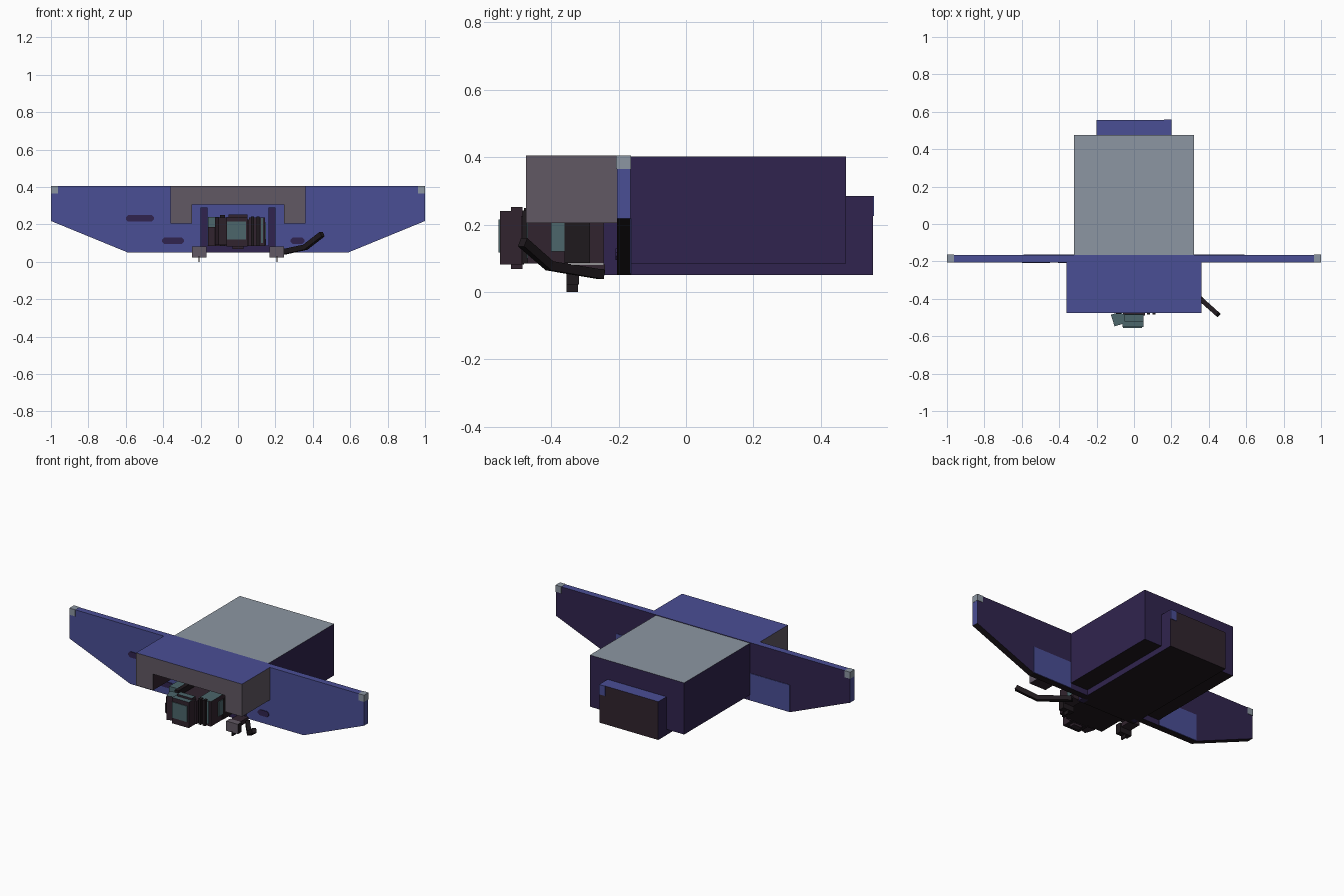
import bpy, bmesh
from mathutils import Vector, Matrix

cube = bpy.data.objects.get("Cube")
if cube:
    bpy.data.objects.remove(cube, do_unlink=True)


def lin(c):
    c /= 255
    return c / 12.92 if c < 0.04 else ((c + 0.055) / 1.055) ** 2.4


def material(name, r, g, b):
    m = bpy.data.materials.new(name)
    m.use_nodes = True
    col = (lin(r), lin(g), lin(b), 1)
    m.diffuse_color = col
    m.node_tree.nodes["Principled BSDF"].inputs["Base Color"].default_value = col
    return m


BLUE = material("blue", 74, 78, 149)
PURPLE = material("dark purple", 48, 36, 78)
SILVER = material("silver grey", 140, 150, 162)
GREY = material("warm grey", 97, 88, 99)
BROWN = material("dark brown", 49, 36, 46)
BLACK = material("near black", 31, 25, 29)
TEAL = material("teal", 76, 102, 107)


def finish(name, bm, mats, rule=None):
    """Turn a bmesh into an object, colouring faces by a rule."""
    bmesh.ops.recalc_face_normals(bm, faces=bm.faces)
    if rule:
        for f in bm.faces:
            f.material_index = mats.index(rule(f.normal, f.calc_center_median()))
    me = bpy.data.meshes.new(name)
    bm.to_mesh(me)
    bm.free()
    for m in mats:
        me.materials.append(m)
    ob = bpy.data.objects.new(name, me)
    bpy.context.collection.objects.link(ob)
    return ob


def box(name, x, y, z, main, top=None, bottom=None, front=None, back=None, turn=0):
    """Box from three ranges, with optional colours per direction."""
    bm = bmesh.new()
    bmesh.ops.create_cube(bm, size=1)
    size = [r[1] - r[0] for r in (x, y, z)]
    mid = [(r[1] + r[0]) / 2 for r in (x, y, z)]
    mat = Matrix.Translation(mid) @ Matrix.Rotation(turn, 4, 'Z') @ Matrix.Diagonal((*size, 1))
    bmesh.ops.transform(bm, matrix=mat, verts=bm.verts)

    def rule(n, c):
        if abs(n.z) > 0.7:
            return (top if n.z > 0 else bottom) or main
        if abs(n.y) > 0.7:
            return (front if n.y < 0 else back) or main
        return main
    mats = list(dict.fromkeys(m for m in (main, top, bottom, front, back) if m))
    return finish(name, bm, mats, rule)


def extrude_profile(name, pts, y0, y1, mats, rule=None):
    """Extrude an x-z outline along y."""
    bm = bmesh.new()
    face = bm.faces.new([bm.verts.new((px, y0, pz)) for px, pz in pts])
    new = bmesh.ops.extrude_face_region(bm, geom=[face])["geom"]
    verts = [v for v in new if isinstance(v, bmesh.types.BMVert)]
    bmesh.ops.translate(bm, vec=(0, y1 - y0, 0), verts=verts)
    return finish(name, bm, mats, rule)


def mirrored(pts):
    return pts + [(-px, pz) for px, pz in reversed(pts)]


# Main body and the channel running beneath it
box("body", (-.32, .32), (-.165, .475), (.085, .402), PURPLE, top=SILVER, bottom=BLACK)
box("rear_housing", (-.2, .2), (.47, .555), (.05, .285), PURPLE, top=BLUE, bottom=BLACK, back=BROWN)
box("rear_corner_patch", (.16, .2), (.555, .558), (.225, .285), BLUE)
box("keel", (-.2, .2), (-.245, .5), (.05, .086), PURPLE, bottom=BLACK)


# Broad tapered wing panel
def wing_colour(n, c):
    if n.z < -.5:
        return BLACK
    return PURPLE if n.y > .7 else BLUE


extrude_profile("wing_panel", mirrored([(.59, .05), (1, .218), (1, .405)]),
                -.205, -.165, [BLUE, PURPLE, BLACK], wing_colour)

for side, s in (("left", 1), ("right", -1)):
    def span(a, b):
        return tuple(sorted((s * a, s * b)))
    box(side + "_wing_tip", span(.962, 1.001), (-.207, -.163), (.365, .406), SILVER)
    box(side + "_wing_back_patch", span(.32, .59), (-.166, -.162), (.052, .218), BLUE)
    box(side + "_frame_post", span(.163, .2), (-.245, -.2), (.05, .29), PURPLE)
    box(side + "_foot", span(.168, .247), (-.355, -.318), (.022, .082), BLACK, front=GREY, top=GREY)
    box(side + "_foot_pin", span(.205, .212), (-.355, -.32), (0, .03), BLACK)
    box(side + "_foot_arm", span(.175, .24), (-.32, -.24), (.055, .082), BROWN)


# Small dark slots on the wing front
def slot(name, x0, x1, z0, z1):
    c = .012
    pts = [(x0 + c, z0), (x1 - c, z0), (x1, z0 + c), (x1, z1 - c),
           (x1 - c, z1), (x0 + c, z1), (x0, z1 - c), (x0, z0 + c)]
    extrude_profile(name, pts, -.209, -.204, [PURPLE])


slot("upper_slot", -.60, -.45, .215, .25)
slot("lower_right_slot", -.405, -.29, .095, .13)
slot("lower_left_slot", .28, .355, .095, .13)


# Overhanging hood with an open notch
def hood_colour(n, c):
    if abs(n.z) > .7:
        return BLUE if n.z > 0 else BROWN
    return BROWN if abs(n.x) > .7 and abs(c.x) < .3 else GREY


extrude_profile("hood", mirrored([(.245, .305), (.245, .205), (.36, .205), (.36, .405)]),
                -.475, -.2, [GREY, BLUE, BROWN], hood_colour)

# Coupler machinery under the hood
box("coupler_body", (-.06, .06), (-.49, -.2), (.085, .225), BROWN, bottom=BLACK)
box("coupler_right_block", (-.16, -.06), (-.47, -.245), (.085, .187), BROWN, top=TEAL, bottom=BLACK)
box("coupler_right_cap", (-.16, -.098), (-.44, -.3), (.187, .24), BLACK, front=TEAL, top=TEAL)
box("coupler_right_fin", (-.095, -.07), (-.48, -.3), (.085, .25), BLACK)
box("coupler_left_block", (.06, .145), (-.47, -.245), (.085, .238), BROWN, top=TEAL, bottom=BLACK)
for i, x in enumerate((.07, .1)):
    box("coupler_left_fin_%d" % i, (x, x + .016), (-.485, -.46), (.085, .242), BLACK)
box("coupler_left_strip", (.122, .133), (-.474, -.468), (.1, .235), TEAL)
box("side_plate_teal", (.144, .15), (-.4, -.36), (.12, .21), TEAL)
box("side_plate_black", (.144, .15), (-.36, -.285), (.087, .21), BLACK)
box("coupler_head", (-.062, .052), (-.552, -.48), (.082, .24), BROWN, top=TEAL, bottom=BLACK)
box("coupler_face", (-.06, .043), (-.556, -.551), (.118, .215), TEAL)
box("coupler_cheek", (-.115, -.055), (-.54, -.475), (.09, .236), BROWN, top=TEAL, turn=.3)
box("coupler_upper_pin", (-.05, .05), (-.52, -.485), (.235, .252), BROWN, top=TEAL)
box("coupler_lower_pin", (-.03, .03), (-.52, -.485), (.068, .09), BROWN)


# Bent release lever
def lever(name, points, width, height):
    bm = bmesh.new()
    rings = []
    for i, p in enumerate(points):
        d = Vector(points[min(i + 1, len(points) - 1)]) - Vector(points[max(i - 1, 0)])
        side = d.cross(Vector((0, 0, 1))).normalized()
        up = side.cross(d).normalized()
        rings.append([bm.verts.new(Vector(p) + side * a * width / 2 + up * b * height / 2)
                      for a, b in ((-1, -1), (1, -1), (1, 1), (-1, 1))])
    for a, b in zip(rings, rings[1:]):
        for k in range(4):
            bm.faces.new((a[k], a[(k + 1) % 4], b[(k + 1) % 4], b[k]))
    bm.faces.new(rings[0])
    bm.faces.new(rings[-1])
    return finish(name, bm, [BLACK])


lever("release_lever", [(.24, -.25, .052), (.36, -.405, .078), (.45, -.485, .148)], .025, .028)
